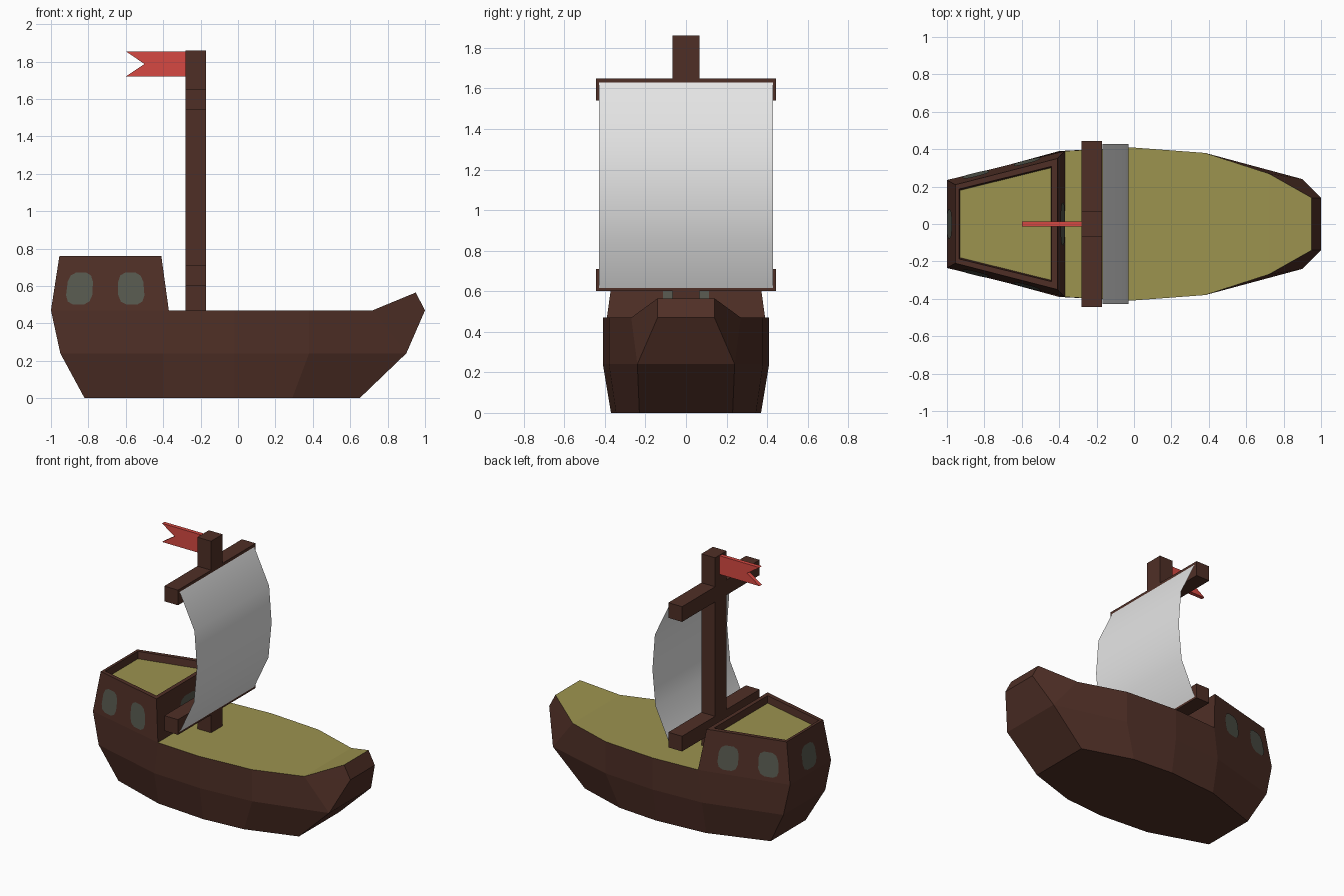
import bpy, bmesh, math
from mathutils import Vector

if "Cube" in bpy.data.objects:
    bpy.data.objects.remove(bpy.data.objects["Cube"])


def material(name, rgb):
    m = bpy.data.materials.new(name)
    lin = [((c / 255 + 0.055) / 1.055) ** 2.4 for c in rgb]
    m.diffuse_color = (*lin, 1)
    m.use_nodes = True
    m.node_tree.nodes["Principled BSDF"].inputs["Base Color"].default_value = m.diffuse_color
    return m


WOOD = material("dark brown wood", (79, 47, 38))
DECK = material("olive deck", (156, 147, 79))
SAIL = material("off white sail", (229, 229, 229))
RED = material("red flag", (214, 73, 66))
GLASS = material("grey green glass", (86, 88, 78))


def build(name, verts, faces, mats, mat_index=None, smooth=False, recalc=True):
    me = bpy.data.meshes.new(name)
    me.from_pydata([tuple(v) for v in verts], [], faces)
    for m in mats:
        me.materials.append(m)
    for p in me.polygons:
        p.use_smooth = smooth
        if mat_index:
            p.material_index = mat_index[p.index]
    if recalc:
        bm = bmesh.new()
        bm.from_mesh(me)
        bmesh.ops.recalc_face_normals(bm, faces=bm.faces)
        bm.to_mesh(me)
        bm.free()
    ob = bpy.data.objects.new(name, me)
    bpy.context.collection.objects.link(ob)
    return ob


def box(name, lo, hi, mat):
    v = [(x, y, z) for x in (lo[0], hi[0]) for y in (lo[1], hi[1]) for z in (lo[2], hi[2])]
    f = [(0, 1, 3, 2), (4, 6, 7, 5), (0, 4, 5, 1), (2, 3, 7, 6), (0, 2, 6, 4), (1, 5, 7, 3)]
    return build(name, v, f, [mat])


# Hull: three levels of half outlines, stern to bow, mirrored across y
LEVELS = [
    [(-.82, .20, 0), (-.40, .34, 0), (-.02, .37, 0), (.29, .345, 0), (.65, .23, 0)],
    [(-.95, .24, .24), (-.40, .39, .24), (-.02, .41, .24), (.38, .38, .24), (.90, .24, .24)],
    [(-1.0, .235, .47), (-.37, .39, .47), (-.02, .41, .47), (.38, .38, .47), (.72, .27, .47)],
]
BOW = [(1.0, .14, .47), (.95, .14, .565)]
half = [p for row in LEVELS for p in row] + BOW
n = len(half)
verts = half + [(x, -y, z) for x, y, z in half]
faces = []
for s in (0, n):
    for row in (0, 5):
        for i in range(4):
            a = s + row + i
            faces.append((a, a + 1, a + 6, a + 5))
    faces += [(s + 9, s + 15, s + 14), (s + 14, s + 15, s + 16)]
faces += [(0, n, n + 5, 5), (5, n + 5, n + 10, 10)]                    # stern
faces += [(4, n + 4, n + 9, 9), (9, n + 9, n + 15, 15), (15, n + 15, n + 16, 16)]  # bow
faces.append(tuple(range(5)) + tuple(range(n + 4, n - 1, -1)))         # bottom
wood_count = len(faces)
faces.append(tuple(range(11, 15)) + tuple(range(n + 14, n + 10, -1)))  # flat deck
faces.append((14, 16, n + 16, n + 14))                                 # rising deck
build("hull", verts, faces, [WOOD, DECK], [0] * wood_count + [1, 1])


# Cabin: walls, rim, inner walls and sunken roof
def ring(x0, y0, x1, y1, z):
    return [Vector(p) for p in ((x0, -y0, z), (x1, -y1, z), (x1, y1, z), (x0, y0, z))]


base = ring(-1.0, .235, -.37, .39, .47)
top = ring(-.955, .21, -.41, .35, .76)
rim = ring(-.935, .187, -.44, .308, .76)
roof = ring(-.93, .18, -.445, .30, .71)
faces = [(r + i, r + (i + 1) % 4, r + 4 + (i + 1) % 4, r + 4 + i) for r in (0, 4, 8) for i in range(4)]
faces.append((12, 13, 14, 15))
build("cabin", base + top + rim + roof, faces, [WOOD, DECK], [0] * 12 + [1], recalc=False)


# Windows: thin rounded plates laid on the cabin walls
def window(name, wall, u0, du, v0=.4, dv=.3):
    a, b = base[wall], base[(wall + 1) % 4]
    d, c = top[wall], top[(wall + 1) % 4]
    normal = (b - a).cross(d - a).normalized()
    pts = []
    for k in range(12):
        t = 2 * math.pi * (k + .5) / 12
        cs, sn = math.cos(t), math.sin(t)
        u = u0 + du * math.copysign(abs(cs) ** .65, cs)
        v = v0 + dv * math.copysign(abs(sn) ** .65, sn)
        pts.append(a.lerp(b, u).lerp(d.lerp(c, u), v) + normal * .005)
    build(name, pts, [tuple(range(12))], [GLASS], recalc=False)


for wall, side in ((0, "front"), (2, "back")):
    for u, end in ((.23, "stern"), (.69, "bow")):
        window(f"{side}_{end}_window", wall, u if wall == 0 else 1 - u, .118)
window("cabin_door_window", 1, .5, .155)
window("stern_window", 3, .5, .175)

# Mast and yards
box("mast", (-.28, -.066, .47), (-.17, .066, 1.86), WOOD)
for name, z in (("lower_yard", .60), ("upper_yard", 1.54)):
    box(name, (-.28, -.445, z), (-.17, .445, z + .11), WOOD)

# Sail: bulging sheet between the yards
profile = [(-.169, .615), (-.055, .86), (-.03, 1.12), (-.05, 1.38), (-.169, 1.63)]
verts = [(x, y, z) for x, z in profile for y in (-.428, .428)]
build("sail", verts, [(2 * i, 2 * i + 1, 2 * i + 3, 2 * i + 2) for i in range(4)],
      [SAIL], smooth=True, recalc=False)

# Swallow-tailed flag
outline = [(-.28, 1.72), (-.60, 1.72), (-.50, 1.787), (-.60, 1.855), (-.28, 1.855)]
verts = [(x, y, z) for y in (-.014, .014) for x, z in outline]
faces = [(i, (i + 1) % 5, 5 + (i + 1) % 5, 5 + i) for i in range(5)]
faces += [(0, 1, 2), (0, 2, 4), (2, 3, 4), (5, 7, 6), (5, 9, 7), (7, 9, 8)]
build("flag", verts, faces, [RED])
